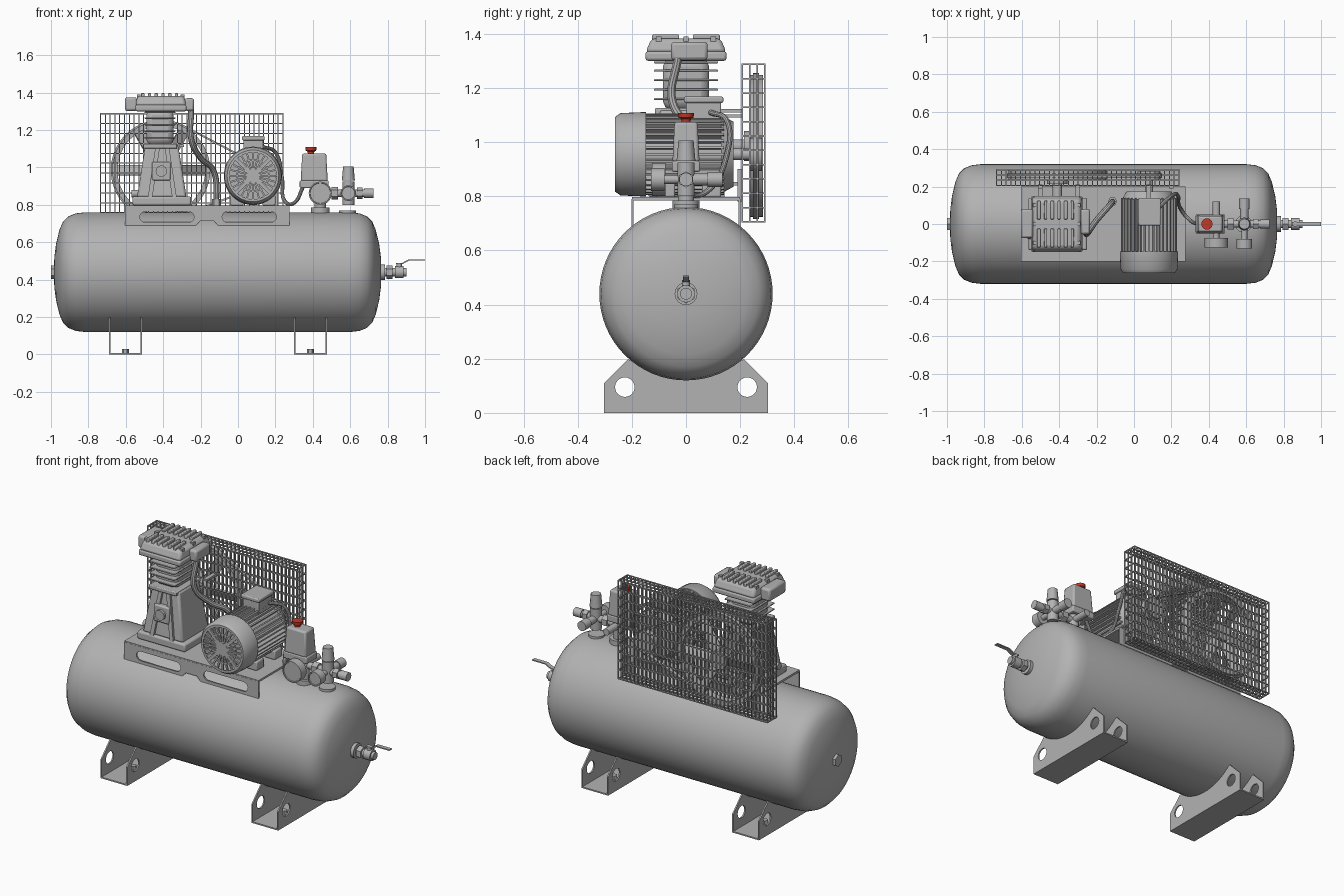
import bpy, bmesh, math
from mathutils import Vector, Matrix

if "Cube" in bpy.data.objects:
    bpy.data.objects.remove(bpy.data.objects["Cube"])

def material(name, rgb):
    m = bpy.data.materials.new(name)
    m.diffuse_color = (*rgb, 1)
    m.use_nodes = True
    m.node_tree.nodes["Principled BSDF"].inputs["Base Color"].default_value = m.diffuse_color
    return m

GREY = material("grey_metal", (0.45, 0.45, 0.45))
RED = material("red_plastic", (0.55, 0.04, 0.02))

def finish(name, bm, mat=GREY, bevel=0):
    bmesh.ops.recalc_face_normals(bm, faces=bm.faces)
    me = bpy.data.meshes.new(name)
    bm.to_mesh(me)
    bm.free()
    ob = bpy.data.objects.new(name, me)
    bpy.context.collection.objects.link(ob)
    me.materials.append(mat)
    if bevel:
        b = ob.modifiers.new("bevel", 'BEVEL')
        b.width, b.segments, b.limit_method = bevel, 2, 'ANGLE'
    bpy.ops.object.select_all(action='DESELECT')
    ob.select_set(True)
    bpy.context.view_layer.objects.active = ob
    bpy.ops.object.shade_smooth_by_angle(angle=math.radians(35))
    return ob

def add_box(bm, lo, hi, rot=None, taper=(1, 1)):
    """Box between two corners; taper scales the top, rot is applied last."""
    lo, hi = Vector(lo), Vector(hi)
    c, s = (lo + hi) / 2, hi - lo
    for v in bmesh.ops.create_cube(bm, size=1)['verts']:
        if v.co.z > 0:
            v.co.x *= taper[0]
            v.co.y *= taper[1]
        v.co = Vector([v.co[i] * s[i] for i in range(3)]) + c
        if rot:
            v.co = rot @ v.co

def boxes(name, items, bevel=0, taper=(1, 1), mat=GREY):
    bm = bmesh.new()
    for lo, hi in items:
        add_box(bm, lo, hi, taper=taper)
    return finish(name, bm, mat, bevel)

def lathe(name, profile, origin, axis, seg=32, mat=GREY):
    """Revolve (distance along axis, radius) pairs around the axis."""
    bm = bmesh.new()
    q = Vector((0, 0, 1)).rotation_difference(Vector(axis))
    vs = [bm.verts.new((r, 0, h)) for h, r in profile]
    es = [bm.edges.new(p) for p in zip(vs, vs[1:])]
    bmesh.ops.spin(bm, geom=vs + es, cent=(0, 0, 0), axis=(0, 0, 1), angle=math.tau, steps=seg)
    bmesh.ops.remove_doubles(bm, verts=bm.verts, dist=1e-5)
    for v in bm.verts:
        v.co = q @ v.co + Vector(origin)
    return finish(name, bm, mat)

def rod(name, a, b, r, r2=None, seg=24, mat=GREY):
    d = Vector(b) - Vector(a)
    return lathe(name, [(0, 0), (0, r), (d.length, r if r2 is None else r2), (d.length, 0)],
                 a, d.normalized(), seg, mat)

def from_curve(name, cu, matrix=Matrix()):
    tmp = bpy.data.objects.new("tmp", cu)
    bpy.context.collection.objects.link(tmp)
    me = bpy.data.meshes.new_from_object(tmp.evaluated_get(bpy.context.evaluated_depsgraph_get()))
    bpy.data.objects.remove(tmp)
    bm = bmesh.new()
    bm.from_mesh(me)
    bm.transform(matrix)
    bmesh.ops.remove_doubles(bm, verts=bm.verts, dist=1e-5)
    return finish(name, bm)

def plate(name, loops, thick, matrix):
    """Flat sheet from an outline followed by holes."""
    cu = bpy.data.curves.new(name, 'CURVE')
    cu.dimensions, cu.fill_mode, cu.extrude = '2D', 'BOTH', thick / 2
    for pts in loops:
        s = cu.splines.new('POLY')
        s.points.add(len(pts) - 1)
        s.use_cyclic_u = True
        for p, (x, y) in zip(s.points, pts):
            p.co = (x, y, 0, 1)
    return from_curve(name, cu, matrix)

def tube(name, pts, r):
    cu = bpy.data.curves.new(name, 'CURVE')
    cu.dimensions, cu.bevel_depth, cu.bevel_resolution, cu.use_fill_caps = '3D', r, 3, True
    s = cu.splines.new('BEZIER')
    s.bezier_points.add(len(pts) - 1)
    for p, co in zip(s.bezier_points, pts):
        p.co = co
        p.handle_left_type = p.handle_right_type = 'AUTO'
    return from_curve(name, cu)

def arc(cx, cy, r, a0, a1, n):
    return [(cx + r * math.cos(math.radians(a0 + (a1 - a0) * i / n)),
             cy + r * math.sin(math.radians(a0 + (a1 - a0) * i / n))) for i in range(n + 1)]

def facing_x(x):  # local xy -> world yz
    return Matrix(((0, 0, 1, x), (1, 0, 0, 0), (0, 1, 0, 0), (0, 0, 0, 1)))

def facing_y(y):  # local xy -> world xz
    return Matrix(((1, 0, 0, 0), (0, 0, -1, y), (0, 1, 0, 0), (0, 0, 0, 1)))

# Tank with domed ends
dome = [(0, .32), (.05, .314), (.09, .298), (.118, .27), (.137, .225), (.155, .15), (.164, .08), (.167, 0)]
lathe("tank", [(-.818 - h, r) for h, r in reversed(dome)] + [(.6 + h, r) for h, r in dome],
      (0, 0, .44), (1, 0, 0), 64)
rod("end_plug", (-1, 0, .44), (-.97, 0, .44), .036, seg=6)

# Feet: folded channels cradling the tank
for cx in (-.602, .387):
    for side in (-1, 1):
        saddle = arc(0, .44, .318, -51, -129, 24)
        outline = [(-.302, 0), (.302, 0), (.302, .11), (.215, .198)] + saddle + [(-.215, .198), (-.302, .11)]
        holes = [arc(s * .226, .095, .036, 0, 345, 23) for s in (-1, 1)]
        plate("foot_wall", [outline] + holes, .008, facing_x(cx + side * .084))
    boxes("foot_base", [((cx - .086, -.302, 0), (cx + .086, .302, .008))])
    for s in (-1, 1):
        rod("foot_bolt", (cx, s * .12, .008), (cx, s * .12, .03), .018, seg=6)

# Mounting platform with slotted skirts
boxes("platform", [((-.605, -.2, .785), (.275, .2, .797))])
skirt = [(-.605, .69), (-.225, .69), (-.2, .715), (-.13, .715), (-.105, .69), (.275, .69), (.275, .79), (-.605, .79)]
slots = [arc(x0 + .028, .735, .028, 90, 270, 8) + arc(x0 + .262, .735, .028, -90, 90, 8) for x0 in (-.525, -.085)]
for y in (-.197, .197):
    plate("platform_skirt", [skirt] + slots, .008, facing_y(y))

# Pump: crankcase, finned cylinder, head
PX = -.41
boxes("crankcase_base", [((-.565, -.14, .797), (-.25, .14, .845))], .01)
boxes("crankcase", [((-.54, -.125, .84), (-.275, .125, 1.12))], .012, (.66, .78))
bm = bmesh.new()
for x in (-.47, -.34):
    for y in (-.125, .125):
        add_box(bm, (x - .012, y - .014, .84), (x + .012, y + .014, 1.1),
                Matrix.Translation((PX, 0, .84)) @ Matrix.Shear('XY', 4, (-.15 if x > PX else .15, -.1 if y > 0 else .1))
                @ Matrix.Translation((-PX, 0, -.84)))
finish("crankcase_ribs", bm)
boxes("crankcase_cover", [((PX - .05, -.135, .93), (PX + .05, -.1, 1.03))], .008)
rod("cover_boss", (PX, -.15, .98), (PX, -.12, .98), .03)
rod("oil_cap", (-.52, -.06, .86), (-.57, -.06, .86), .02)
boxes("cylinder_foot", [((-.505, -.115, 1.1), (-.325, .115, 1.125))], .005)
boxes("cylinder", [((-.49, -.085, 1.12), (-.345, .085, 1.31))], .03)
boxes("cylinder_fins", [((-.5, -.118, z), (-.335, .118, z + .008)) for z in (1.155, 1.19, 1.225, 1.26, 1.29)], .003)
boxes("head_lower", [((-.55, -.15, 1.3), (-.275, .15, 1.335))], .01)
boxes("head_upper", [((-.55, -.15, 1.33), (-.275, .15, 1.383))], .015, (.9, .85))
boxes("head_ports", [((-.605, -.075, 1.302), (-.54, .08, 1.375)), ((-.285, -.055, 1.302), (-.235, .08, 1.37))], .012)
boxes("head_fins", [((PX - .108 + i * .036, y0, 1.37), (PX - .09 + i * .036, y0 + .1, 1.397))
                    for i in range(6) for y0 in (-.125, .025)], .004)
boxes("head_bolts", [((x - .01, y - .01, 1.37), (x + .01, y + .01, 1.39)) for x in (-.53, -.297) for y in (-.1, 0, .1)])
tube("discharge_hose", [(-.25, -.03, 1.31), (-.25, -.05, 1.15), (-.2, .02, 1.05), (-.13, .1, .98), (-.115, .12, .79)], .016)
rod("hose_nut", (-.115, .12, .79), (-.115, .12, .83), .025, seg=6)

# Flywheel, pulley and belt
FX, FZ, MX, MZ = -.41, .985, .08, .955
lathe("flywheel_rim", [(0, .235), (0, .262), (.05, .262), (.05, .235), (0, .235)], (FX, .235, FZ), (0, 1, 0), 48)
rod("flywheel_hub", (FX, .215, FZ), (FX, .285, FZ), .055)
rod("crankshaft", (FX, .08, FZ), (FX, .24, FZ), .025)
bm = bmesh.new()
for i in range(6):
    spin = Matrix.Translation((FX, .26, FZ)) @ Matrix.Rotation(math.tau * i / 6, 4, 'Y') @ Matrix.Rotation(.45, 4, 'X')
    add_box(bm, (.04, -.005, -.03), (.245, .005, .03), spin)
finish("flywheel_blades", bm)
rod("motor_shaft", (MX, .16, MZ), (MX, .28, MZ), .022)
rod("motor_pulley", (MX, .235, MZ), (MX, .28, MZ), .062)
phi = math.degrees(math.acos(.2 / (MX - FX)))
belt = [arc(FX, FZ, .262 + t, phi, 360 - phi, 40) + arc(MX, MZ, .062 + t, -phi, phi, 16) for t in (.008, -.002)]
plate("drive_belt", belt, .022, facing_y(.258))

# Wire guard around the drive
GX0, GX1, GY0, GY1, GZ0, GZ1, W = -.735, .24, .207, .29, .705, 1.287, .0028
bm = bmesh.new()
def wire(a, b):
    add_box(bm, [min(p, q) - W for p, q in zip(a, b)], [max(p, q) + W for p, q in zip(a, b)])
def ring(pts):
    for p, q in zip(pts, pts[1:] + pts[:1]):
        wire(p, q)
for i in range(39):
    x = GX0 + (GX1 - GX0) * i / 38
    ring([(x, GY0, GZ0), (x, GY1, GZ0), (x, GY1, GZ1), (x, GY0, GZ1)])
for i in range(12):
    z = GZ0 + (GZ1 - GZ0) * i / 11
    ring([(GX0, GY0, z), (GX1, GY0, z), (GX1, GY1, z), (GX0, GY1, z)])
for y in (GY0 + .028, GY0 + .056):
    ring([(GX0, y, GZ0), (GX1, y, GZ0), (GX1, y, GZ1), (GX0, y, GZ1)])
finish("guard_wires", bm)
boxes("guard_brackets", [((x - .012, .12, z), (x + .012, .21, z + .012)) for x, z in ((-.5, .84), (-.3, 1.11), (.08, 1.09))]
      + [((x - .012, .19, .78), (x + .012, .208, .9)) for x in (-.5, .2)])

# Electric motor
rod("motor_core", (MX, -.15, MZ), (MX, .15, MZ), .125, seg=40)
rod("motor_end_shield", (MX, .13, MZ), (MX, .175, MZ), .145, .12, 40)
bm = bmesh.new()
for i in range(36):
    add_box(bm, (.115, -.15, -.004), (.15, .14, .004),
            Matrix.Translation((MX, 0, MZ)) @ Matrix.Rotation(math.tau * i / 36, 4, 'Y'))
finish("motor_fins", bm)
lathe("fan_cover", [(0, .125), (0, .138), (.02, .152), (.115, .156), (.115, .148), (.025, .143), (.008, .125), (0, .125)],
      (MX, -.262, MZ), (0, 1, 0), 48)
bm = bmesh.new()
for i in range(24):
    w = .009 if i % 6 == 3 else .0045
    add_box(bm, (.03, -.262, -w), (.13, -.252, w),
            Matrix.Translation((MX, 0, MZ)) @ Matrix.Rotation(math.tau * i / 24, 4, 'Y'))
finish("fan_grille", bm)
rod("fan_hub", (MX, -.263, MZ), (MX, -.25, MZ), .036)
lathe("grille_ring", [(0, .08), (0, .088), (.01, .088), (.01, .08), (0, .08)], (MX, -.262, MZ), (0, 1, 0), 40)
boxes("terminal_box", [((.03, 0, 1.07), (.135, .13, 1.15)), ((.022, -.008, 1.145), (.143, .138, 1.168))], .006)
boxes("motor_feet", [((x, y, .797), (x + .07, y + .07, .85)) for x in (-.04, .13) for y in (-.11, .06)], .006)
tube("motor_cable", [(.135, .09, 1.11), (.2, .15, 1.08), (.235, .15, .95), (.25, .08, .82), (.3, .02, .81), (.35, 0, .9)], .01)

# Pressure switch with red knob
boxes("switch_base", [((.33, -.052, .89), (.485, .052, .93))], .006)
boxes("switch_cover", [((.335, -.05, .925), (.48, .05, 1.075))], .01, (.88, .85))
lathe("switch_knob", [(0, 0), (0, .016), (.015, .018), (.02, .028), (.038, .03), (.038, 0)], (.39, 0, 1.07), (0, 0, 1), 24, RED)

# Manifold, gauges and regulator
rod("tank_boss", (.44, 0, .74), (.44, 0, .785), .05)
rod("manifold_post", (.44, 0, .75), (.44, 0, .9), .03)
rod("manifold_pipe", (.4, 0, .862), (.72, 0, .862), .02)
rod("manifold_nut", (.5, 0, .862), (.535, 0, .862), .033, seg=6)
rod("tank_pad", (.585, 0, .735), (.585, 0, .77), .045)
for x, r, y in ((.44, .062, -.125), (.59, .042, -.13)):
    lathe("gauge", [(.004, 0), (.004, r - .008), (0, r - .006), (0, r), (.05, r), (.05, 0)], (x, y, .862), (0, 1, 0))
    rod("gauge_stem", (x, y + .04, .862), (x, 0, .862), .016)
rod("safety_valve", (.44, 0, .862), (.44, .12, .862), .02)
rod("regulator_body", (.59, 0, .8), (.59, 0, .925), .032)
rod("regulator_knob", (.59, 0, .93), (.59, 0, 1.005), .035, .028, 12)
rod("side_outlet", (.59, 0, .862), (.59, .09, .862), .022)
rod("side_coupling", (.59, .08, .862), (.59, .135, .862), .028, seg=12)
rod("outlet_nut", (.635, 0, .862), (.665, 0, .862), .03, seg=6)
rod("outlet_coupling", (.675, 0, .862), (.725, 0, .862), .025)

# Drain valve with lever on the tank end
rod("drain_pipe", (.75, 0, .44), (.9, 0, .44), .022)
rod("drain_flange", (.76, 0, .44), (.785, 0, .44), .042)
rod("drain_nut", (.795, 0, .44), (.825, 0, .44), .036, seg=6)
rod("drain_body", (.84, 0, .44), (.885, 0, .44), .032)
rod("lever_stem", (.862, 0, .45), (.862, 0, .49), .014)
plate("lever", [[(.845, .483), (.88, .483), (.915, .502), (1, .502), (1, .508), (.912, .508), (.878, .49), (.845, .49)]],
      .024, facing_y(0))
